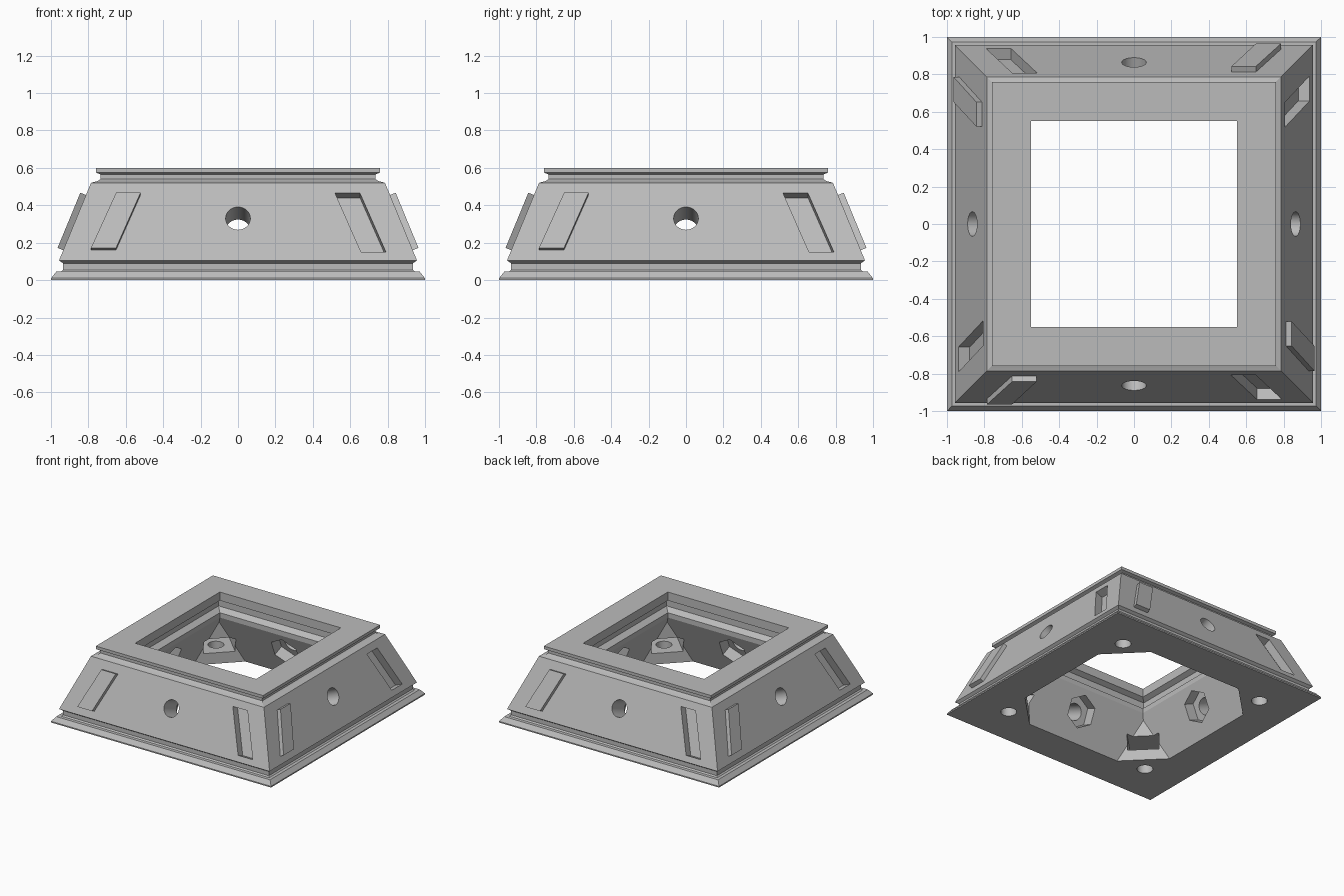
import bpy, bmesh, math
from mathutils import Matrix

if "Cube" in bpy.data.objects:
    bpy.data.objects.remove(bpy.data.objects["Cube"])

grey = bpy.data.materials.new("light_grey")
grey.use_nodes = True
COLOUR = (0.5, 0.5, 0.5, 1)
grey.diffuse_color = COLOUR
grey.node_tree.nodes["Principled BSDF"].inputs["Base Color"].default_value = COLOUR

TILT = math.atan(0.412)
WALL = Matrix.Translation((0, -0.864, 0.33)) @ Matrix.Rotation(math.pi / 2 - TILT, 4, 'X')


def turn(degrees):
    return Matrix.Rotation(math.radians(degrees), 4, 'Z')


def prism(bm, points, low, high, matrix):
    """Straight prism from a 2D outline, placed by a matrix."""
    rings = [[bm.verts.new(matrix @ Matrix.Translation((x, y, z)).translation)
              for x, y in points] for z in (low, high)]
    n = len(points)
    bm.faces.new(rings[0][::-1])
    bm.faces.new(rings[1])
    for i in range(n):
        j = (i + 1) % n
        bm.faces.new((rings[0][i], rings[0][j], rings[1][j], rings[1][i]))


def ngon(sides, radius, x=0, y=0):
    return [(x + radius * math.sin(math.tau * i / sides),
             y + radius * math.cos(math.tau * i / sides)) for i in range(sides)]


def make(name, bm):
    bmesh.ops.recalc_face_normals(bm, faces=bm.faces)
    mesh = bpy.data.meshes.new(name)
    bm.to_mesh(mesh)
    bm.free()
    mesh.materials.append(grey)
    obj = bpy.data.objects.new(name, mesh)
    bpy.context.collection.objects.link(obj)
    return obj


def activate(obj):
    bpy.ops.object.select_all(action='DESELECT')
    obj.select_set(True)
    bpy.context.view_layer.objects.active = obj


def combine(target, tool, operation):
    mod = target.modifiers.new(tool.name, 'BOOLEAN')
    mod.object, mod.operation, mod.solver = tool, operation, 'EXACT'
    activate(target)
    bpy.ops.object.modifier_apply(modifier=mod.name)
    bpy.data.objects.remove(tool)


# Sloping square frame: closed profile of (half width, height) with mouldings
profile = [(1, 0), (1, 0.01), (0.972, 0.045), (0.945, 0.045), (0.935, 0.055), (0.935, 0.09),
           (0.957, 0.105), (0.786, 0.52), (0.75, 0.53), (0.735, 0.54), (0.735, 0.565),
           (0.76, 0.575), (0.76, 0.6),
           (0.55, 0.6), (0.55, 0.53), (0.59, 0.51), (0.59, 0.46), (0.55, 0.43),
           (0.55, 0.39), (0.71, 0)]
bm = bmesh.new()
loops = [[bm.verts.new((r * sx, r * sy, z)) for sx, sy in ((-1, -1), (1, -1), (1, 1), (-1, 1))]
         for r, z in profile]
for a, b in zip(loops, loops[1:] + loops[:1]):
    for i in range(4):
        j = (i + 1) % 4
        bm.faces.new((a[i], a[j], b[j], b[i]))
frame = make("frame", bm)

# Corner gussets filling the inside corners
bm = bmesh.new()
for i in range(4):
    prism(bm, [(0.38, 0.76), (0.76, 0.38), (0.76, 0.76)], 0, 0.35, turn(90 * i))
combine(frame, make("corner_gussets", bm), 'UNION')

# Pockets: hexagons inside each wall, slots in gussets, slanted recesses outside
bm = bmesh.new()
for i in range(4):
    wall = turn(90 * i) @ WALL
    prism(bm, ngon(6, 0.13), -0.4, -0.177, wall)
    prism(bm, [(0.75, -0.12), (1.06, -0.12), (1.06, 0.12), (0.75, 0.12)], 0.09, 0.207,
          turn(45 + 90 * i))
    prism(bm, [(0.658, -0.195), (0.791, -0.195), (0.652, 0.146), (0.519, 0.146)],
          -0.065, 0.1, wall)
combine(frame, make("pocket_cutter", bm), 'DIFFERENCE')

# Round holes through the walls and up into the gusset slots
bm = bmesh.new()
for i in range(4):
    prism(bm, ngon(32, 0.066), -0.4, 0.1, turn(90 * i) @ WALL)
    prism(bm, ngon(32, 0.06, 0.67, 0.67), -0.05, 0.15, turn(90 * i))
combine(frame, make("hole_cutter", bm), 'DIFFERENCE')
activate(frame)
bpy.ops.object.shade_smooth_by_angle(angle=math.radians(20))

# Slanted raised panel on each wall
for i, side in enumerate(("front", "left", "back", "right")):
    bm = bmesh.new()
    prism(bm, [(-0.786, -0.184), (-0.652, -0.184), (-0.521, 0.135), (-0.652, 0.135)],
          -0.02, 0.033, turn(90 * i) @ WALL)
    make(side + "_raised_panel", bm)
